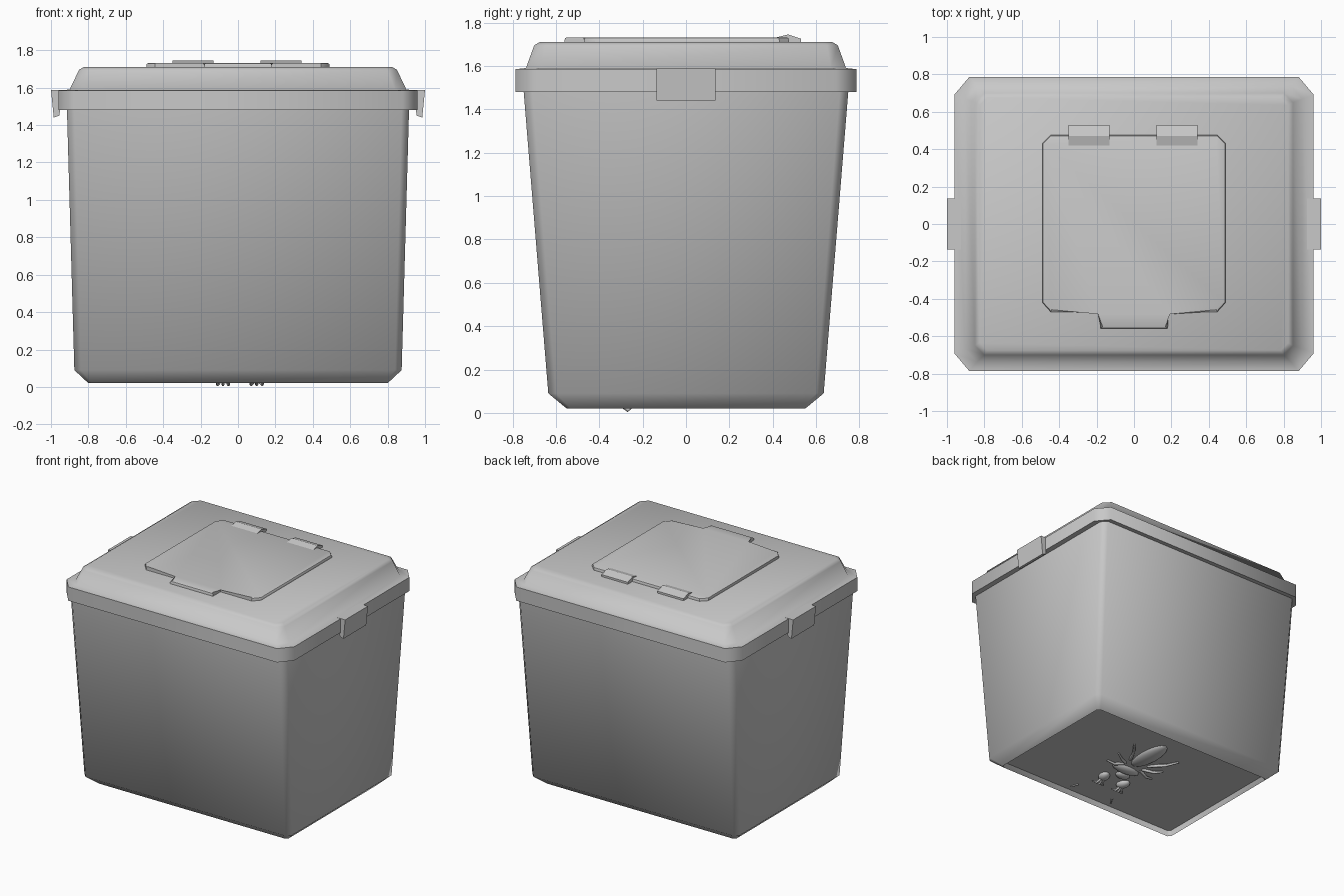
import bpy, bmesh, math
from mathutils import Vector

if "Cube" in bpy.data.objects:
    bpy.data.objects.remove(bpy.data.objects["Cube"])

grey = bpy.data.materials.new("light_grey")
grey.diffuse_color = (0.58, 0.58, 0.58, 1)
grey.use_nodes = True
grey.node_tree.nodes["Principled BSDF"].inputs["Base Color"].default_value = grey.diffuse_color


def finish(name, bm, angle=60):
    bmesh.ops.recalc_face_normals(bm, faces=bm.faces)
    me = bpy.data.meshes.new(name)
    bm.to_mesh(me)
    bm.free()
    ob = bpy.data.objects.new(name, me)
    bpy.context.collection.objects.link(ob)
    me.materials.append(grey)
    bpy.ops.object.select_all(action='DESELECT')
    ob.select_set(True)
    bpy.context.view_layer.objects.active = ob
    bpy.ops.object.shade_smooth_by_angle(angle=math.radians(angle))
    return ob


def cut_rect(hx, hy, cx, cy):
    """Rectangle outline with cut corners, counter-clockwise."""
    return [(hx, -hy + cy), (hx, hy - cy), (hx - cx, hy), (-hx + cx, hy),
            (-hx, hy - cy), (-hx, -hy + cy), (-hx + cx, -hy), (hx - cx, -hy)]


def loft(name, rings, cap_start, cap_end, angle=60):
    """Skin a stack of rings, each (half x, half y, cut x, cut y, z)."""
    bm = bmesh.new()
    loops = [[bm.verts.new((x, y, r[4])) for x, y in cut_rect(*r[:4])] for r in rings]
    for a, b in zip(loops, loops[1:]):
        for i in range(8):
            j = (i + 1) % 8
            bm.faces.new((a[i], a[j], b[j], b[i]))
    if cap_start:
        bm.faces.new(loops[0])
    if cap_end:
        bm.faces.new(loops[-1])
    return finish(name, bm, angle)


def prism(name, outline, axis, lo, hi, bevel=0.0):
    """Extrude an outline along y (points are x,z) or z (points are x,y)."""
    bm = bmesh.new()

    def place(p, t):
        return (p[0], t, p[1]) if axis == 'y' else (p[0], p[1], t)
    a = [bm.verts.new(place(p, lo)) for p in outline]
    b = [bm.verts.new(place(p, hi)) for p in outline]
    n = len(outline)
    for i in range(n):
        j = (i + 1) % n
        bm.faces.new((a[i], a[j], b[j], b[i]))
    bm.faces.new(a)
    top = bm.faces.new(b)
    if bevel:
        bmesh.ops.bevel(bm, geom=list(top.edges), offset=bevel, segments=2,
                        profile=0.5, affect='EDGES')
    return finish(name, bm, 40)


def ellipsoid(name, loc, size, turn=0.0):
    bm = bmesh.new()
    bmesh.ops.create_uvsphere(bm, u_segments=16, v_segments=10, radius=1)
    ob = finish(name, bm, 180)
    ob.location, ob.scale = loc, size
    ob.rotation_euler.z = turn
    return ob


def limb(name, points, r):
    """Thin tapering tube through the points."""
    cu = bpy.data.curves.new(name, 'CURVE')
    cu.dimensions = '3D'
    cu.bevel_depth, cu.bevel_resolution, cu.use_fill_caps = r, 1, True
    sp = cu.splines.new('POLY')
    sp.points.add(len(points) - 1)
    for i, (p, q) in enumerate(zip(sp.points, points)):
        p.co = (*q, 1)
        p.radius = 1 - 0.5 * i / (len(points) - 1)
    cu.materials.append(grey)
    ob = bpy.data.objects.new(name, cu)
    bpy.context.collection.objects.link(ob)


# Tapered tub with a chamfered foot and a recessed floor
loft("tub", [(0.79, 0.54, 0.02, 0.02, 0.06),
             (0.80, 0.55, 0.02, 0.02, 0.02),
             (0.875, 0.635, 0.035, 0.035, 0.09),
             (0.915, 0.75, 0.04, 0.04, 1.50)], True, False)

# Lid with overhanging rim and sloped shoulders
loft("lid", [(0.90, 0.735, 0.03, 0.03, 1.485),
             (0.96, 0.787, 0.08, 0.095, 1.48),
             (0.96, 0.787, 0.08, 0.095, 1.585),
             (0.90, 0.738, 0.06, 0.07, 1.59),
             (0.85, 0.70, 0.05, 0.05, 1.695),
             (0.825, 0.675, 0.04, 0.04, 1.71)], False, True)

# Side clips
for s, side in ((1, "right"), (-1, "left")):
    prof = [(0.90, 1.588), (1.0, 1.588), (0.985, 1.44), (0.955, 1.45), (0.945, 1.54), (0.90, 1.55)]
    prism("clip_" + side, [(s * x, z) for x, z in prof], 'y', -0.137, 0.137)

# Hatch with front tab in one outline
hatch = [(0.18, -0.47), (0.445, -0.47), (0.49, -0.42), (0.49, 0.43), (0.445, 0.475),
         (-0.445, 0.475), (-0.49, 0.43), (-0.49, -0.42), (-0.445, -0.47), (-0.18, -0.47),
         (-0.18, -0.56), (0.18, -0.56)]
prism("hatch", hatch, 'z', 1.70, 1.732, 0.012)

# Hatch hinges
for x, side in ((-0.24, "left"), (0.23, "right")):
    bm = bmesh.new()
    prof = [(0.42, 1.70), (0.42, 1.732), (0.47, 1.745), (0.53, 1.725), (0.53, 1.70)]
    a = [bm.verts.new((x - 0.11, y, z)) for y, z in prof]
    b = [bm.verts.new((x + 0.11, y, z)) for y, z in prof]
    for i in range(5):
        j = (i + 1) % 5
        bm.faces.new((a[i], a[j], b[j], b[i]))
    bm.faces.new(a)
    bm.faces.new(b)
    finish("hinge_" + side, bm, 30)

# Small crawling creature half sunk in the floor
ellipsoid("creature_abdomen", (0.03, 0.21, 0.065), (0.075, 0.19, 0.04))
ellipsoid("creature_thorax", (0.04, -0.05, 0.06), (0.12, 0.045, 0.03))
ellipsoid("creature_head", (0.0, -0.13, 0.06), (0.06, 0.04, 0.025))
for s, side in ((1, "right"), (-1, "left")):
    cx = 0.01 + s * 0.09
    ellipsoid("claw_" + side, (cx, -0.22, 0.055), (0.04, 0.055, 0.03), -s * 0.3)
    for k in (-1, 0, 1):
        limb("claw_finger_" + side, [(cx, -0.23, 0.05), (cx + k * 0.03, -0.27, 0.012),
                                     (cx + k * 0.035, -0.31, 0.04)], 0.011)
    for y, dy in ((0.02, 0.08), (0.08, 0.2), (0.0, -0.03)):
        limb("leg_" + side, [(0.02 + s * 0.08, y, 0.065), (0.02 + s * 0.15, y + dy * 0.6, 0.042),
                             (0.02 + s * 0.21, y + dy, 0.055)], 0.014)
    limb("feeler_" + side, [(s * 0.16, -0.44, 0.06), (s * 0.19, -0.49, 0.052)], 0.008)
